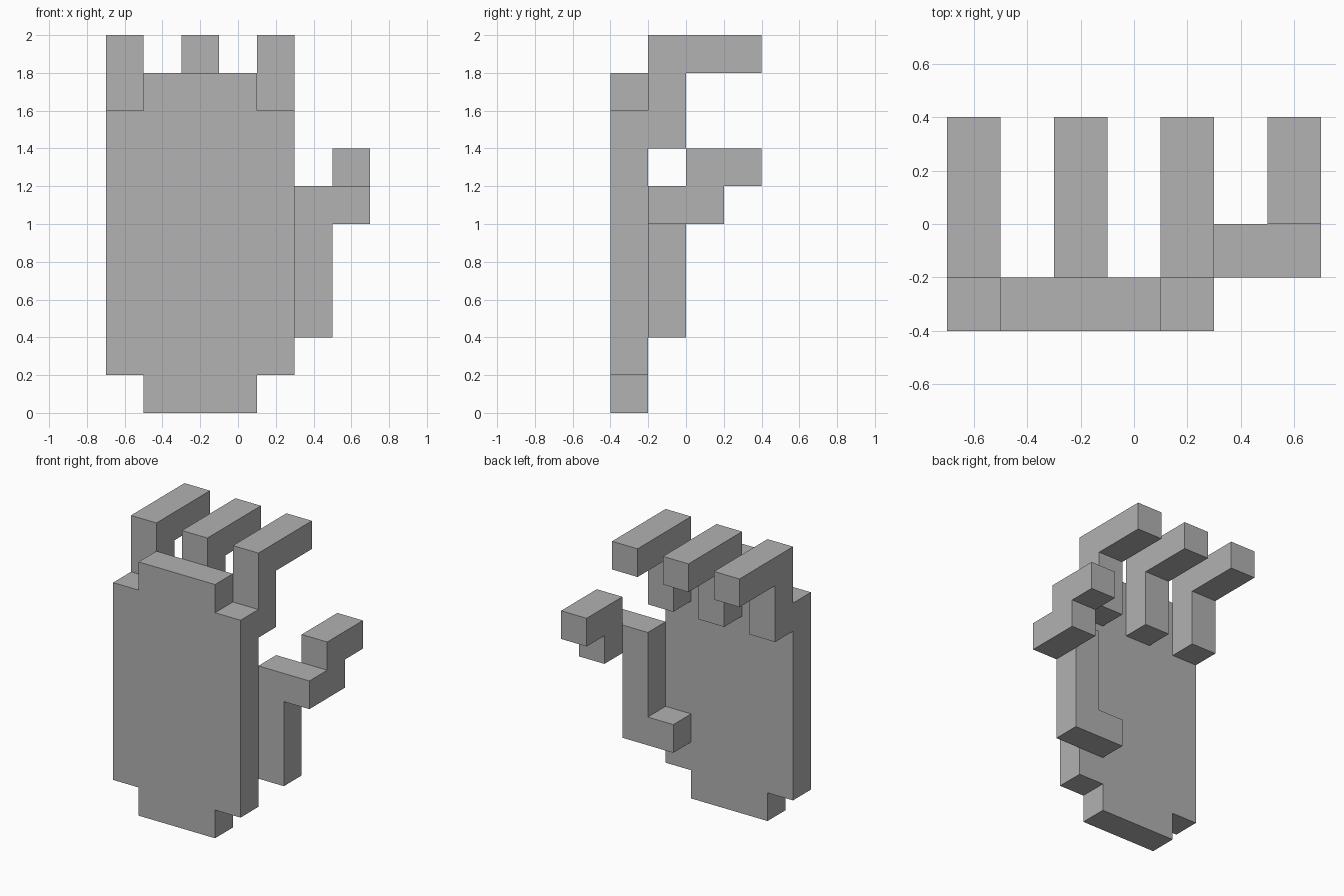
import bpy
import bmesh
from mathutils import Vector

cube = bpy.data.objects.get("Cube")
if cube:
    bpy.data.objects.remove(cube, do_unlink=True)

U = 0.2  # one block

# Single grey for the whole hand
grey = bpy.data.materials.new("plain_grey")
grey.use_nodes = True
grey.diffuse_color = (0.445, 0.445, 0.445, 1)
grey.node_tree.nodes["Principled BSDF"].inputs["Base Color"].default_value = grey.diffuse_color


def extrude_profile(name, profile, axis, start, end):
    """Extrude a block outline along x (outline in y, z) or y (outline in x, z)."""
    bm = bmesh.new()
    place = {"x": lambda a, b: (start, a, b), "y": lambda a, b: (a, start, b)}[axis]
    face = bm.faces.new([bm.verts.new(place(a, b)) for a, b in profile])
    step = Vector((end - start, 0, 0)) if axis == "x" else Vector((0, end - start, 0))
    new = bmesh.ops.extrude_face_region(bm, geom=[face])["geom"]
    moved = [g for g in new if isinstance(g, bmesh.types.BMVert)]
    bmesh.ops.translate(bm, verts=moved, vec=step)
    bmesh.ops.recalc_face_normals(bm, faces=bm.faces)
    mesh = bpy.data.meshes.new(name)
    bm.to_mesh(mesh)
    bm.free()
    mesh.materials.append(grey)
    obj = bpy.data.objects.new(name, mesh)
    bpy.context.scene.collection.objects.link(obj)
    return obj


# Palm slab with notched corners
palm = [(-0.5, 0), (0.1, 0), (0.1, 0.2), (0.3, 0.2), (0.3, 1.6), (0.1, 1.6),
        (0.1, 1.8), (-0.5, 1.8), (-0.5, 1.6), (-0.7, 1.6), (-0.7, 0.2), (-0.5, 0.2)]
extrude_profile("palm", palm, "y", -0.4, -0.2)

# Three hooked fingers on the back of the palm
finger = [(-0.2, 1.4), (0, 1.4), (0, 1.8), (0.4, 1.8), (0.4, 2), (-0.2, 2)]
for label, x in (("outer", -0.7), ("middle", -0.3), ("inner", 0.1)):
    extrude_profile(label + "_finger", finger, "x", x, x + U)

# Thumb: root under the palm, upright and side arm
thumb = [(0.1, 0.4), (0.5, 0.4), (0.5, 1), (0.7, 1), (0.7, 1.2),
         (0.3, 1.2), (0.3, 0.6), (0.1, 0.6)]
extrude_profile("thumb_base", thumb, "y", -0.2, 0)

# Stepped thumb tip reaching backwards
tip = [(0, 1), (0.2, 1), (0.2, 1.2), (0.4, 1.2), (0.4, 1.4), (0, 1.4)]
extrude_profile("thumb_tip", tip, "x", 0.5, 0.7)
